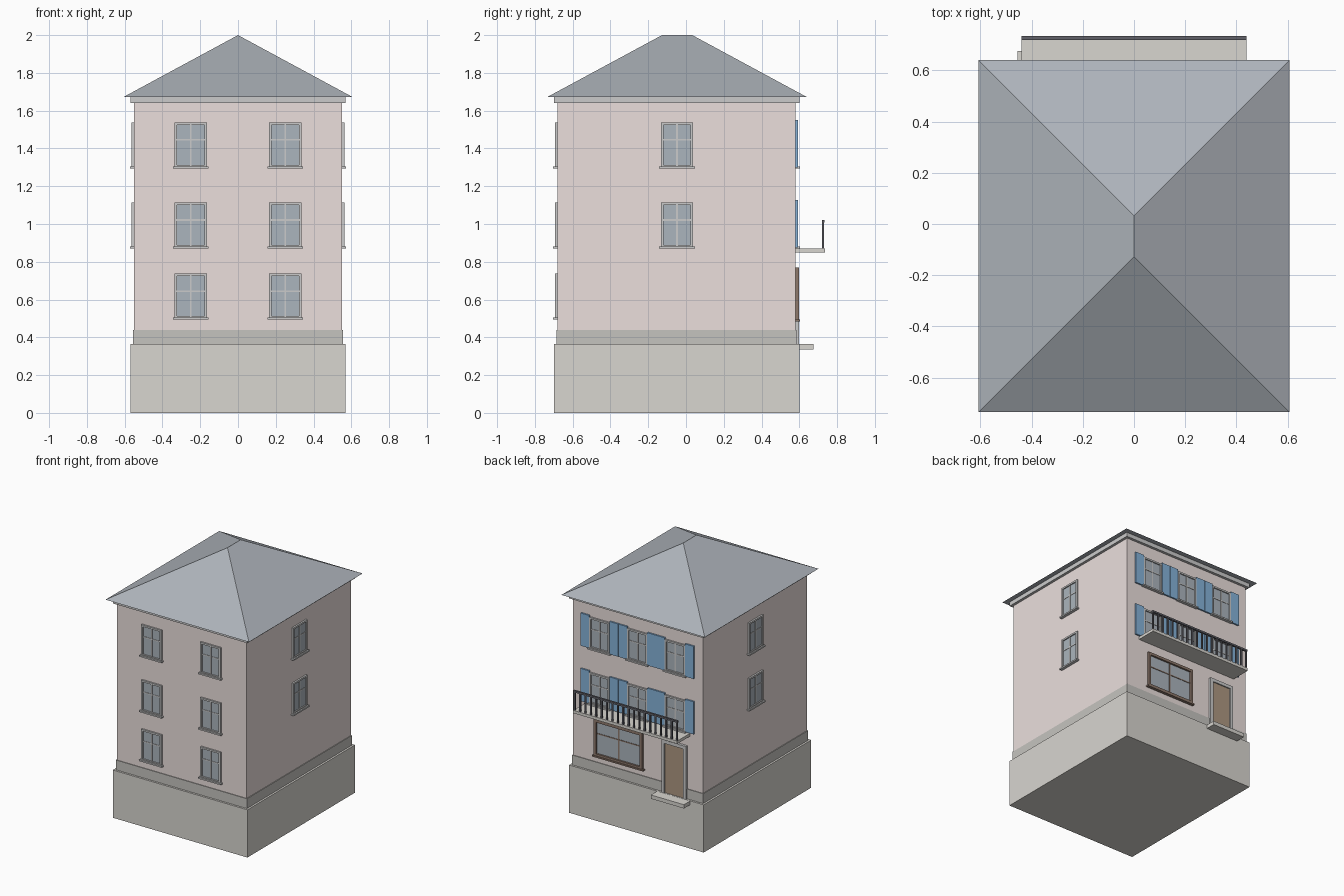
import bpy, bmesh
from mathutils import Matrix, Vector
from math import pi

if "Cube" in bpy.data.objects:
    bpy.data.objects.remove(bpy.data.objects["Cube"])


def mat(name, r, g, b):
    m = bpy.data.materials.new(name)
    m.diffuse_color = (r, g, b, 1)
    m.use_nodes = True
    m.node_tree.nodes["Principled BSDF"].inputs["Base Color"].default_value = m.diffuse_color
    return m


STONE = mat("stone", 0.69, 0.67, 0.63)
BAND = mat("band", 0.56, 0.55, 0.52)
PINK = mat("plaster", 0.83, 0.74, 0.72)
SLATE = mat("slate", 0.42, 0.45, 0.49)
TRIM = mat("trim", 0.66, 0.66, 0.65)
GLASS = mat("glass", 0.41, 0.46, 0.51)
BLUE = mat("shutter_blue", 0.24, 0.45, 0.70)
WOOD = mat("door_wood", 0.42, 0.31, 0.22)
BROWN = mat("dark_wood", 0.27, 0.19, 0.15)
IRON = mat("iron", 0.12, 0.12, 0.14)


def boxes(name, specs, material, M=Matrix()):
    """One object from boxes given as (x0, x1, y0, y1, z0, z1)."""
    bm = bmesh.new()
    for x0, x1, y0, y1, z0, z1 in specs:
        c = Vector(((x0 + x1) / 2, (y0 + y1) / 2, (z0 + z1) / 2))
        size = Matrix.Diagonal((x1 - x0, y1 - y0, z1 - z0, 1))
        bmesh.ops.create_cube(bm, size=1, matrix=M @ Matrix.Translation(c) @ size)
    return finish(name, bm, material)


def finish(name, bm, material):
    me = bpy.data.meshes.new(name)
    bm.to_mesh(me)
    bm.free()
    me.materials.append(material)
    ob = bpy.data.objects.new(name, me)
    bpy.context.collection.objects.link(ob)
    return ob


# Wall frames: local x along the wall, local -y outwards, local y = 0 on the wall
FRONT = Matrix.Translation((0, -0.68, 0))
BACK = Matrix.Translation((0, 0.58, 0)) @ Matrix.Rotation(pi, 4, 'Z')
RIGHT = Matrix.Translation((0.55, -0.048, 0)) @ Matrix.Rotation(pi / 2, 4, 'Z')
LEFT = Matrix.Translation((-0.55, -0.048, 0)) @ Matrix.Rotation(-pi / 2, 4, 'Z')


def window(name, M, cx, z0, w=0.17, h=0.238, t=0.013, d=0.013, frame=TRIM, sill=TRIM):
    x0, x1, z1, zt = cx - w / 2, cx + w / 2, z0 + h, z0 + h * 0.61
    boxes(name + "_glass", [(x0 + t, x1 - t, -0.004, 0.01, z0, z1 - t)], GLASS, M)
    boxes(name + "_frame", [
        (x0, x0 + t, -d, 0.01, z0, z1), (x1 - t, x1, -d, 0.01, z0, z1),
        (x0 + t, x1 - t, -d, 0.01, z1 - t, z1), (x0 + t, x1 - t, -d, 0.01, z0, z0 + t),
        (cx - 0.005, cx + 0.005, -0.008, 0.01, z0 + t, z1 - t),
        (x0 + t, x1 - t, -0.007, 0.01, zt - 0.004, zt + 0.004)], frame, M)
    boxes(name + "_sill", [(x0 - 0.01, x1 + 0.01, -0.023, 0.01, z0 - 0.006, z0 + 0.005)], sill, M)


# Body of the house
boxes("base", [(-0.57, 0.57, -0.70, 0.60, 0, 0.365)], STONE)
boxes("plinth_band", [(-0.555, 0.555, -0.685, 0.585, 0.365, 0.44)], BAND)
boxes("walls", [(-0.55, 0.55, -0.68, 0.58, 0.44, 1.64)], PINK)
boxes("cornice", [(-0.57, 0.57, -0.70, 0.60, 1.64, 1.672)], TRIM)

# Hipped roof
bm = bmesh.new()
a, b, c, d = [bm.verts.new(p + (1.672,)) for p in
              ((-0.607, -0.735), (0.607, -0.735), (0.607, 0.64), (-0.607, 0.64))]
r0, r1 = bm.verts.new((0, -0.127, 2)), bm.verts.new((0, 0.033, 2))
for f in ((a, b, r0), (b, c, r1, r0), (c, d, r1), (d, a, r0, r1), (d, c, b, a)):
    bm.faces.new(f)
finish("roof", bm, SLATE)

# Front and side windows
FLOORS = (0.50, 0.876, 1.30)
for i, z in enumerate(FLOORS):
    for x in (-0.25, 0.25):
        window(f"front_window_{i}", FRONT, x, z)
    if i:
        window(f"right_window_{i}", RIGHT, 0, z)
        window(f"left_window_{i}", LEFT, 0, z)

# Back windows with shutters
for i, z in enumerate(FLOORS[1:]):
    for x in (-0.32, 0, 0.32):
        window(f"back_window_{i}", BACK, x, z)
        boxes(f"shutters_{i}", [(x + s - 0.0365, x + s + 0.0365, -0.012, 0.005, z, z + 0.25)
                                for s in (-0.1225, 0.1225)], BLUE, BACK)

# Large ground floor window
window("shop_window", BACK, -0.158, 0.49, w=0.41, h=0.28, t=0.02, d=0.018,
       frame=BROWN, sill=BROWN)

# Door, surround and step
boxes("door", [(0.235, 0.395, -0.010, 0.01, 0.365, 0.75)], WOOD, BACK)
boxes("door_frame", [(0.21, 0.235, -0.019, 0.01, 0.365, 0.77),
                     (0.395, 0.42, -0.019, 0.01, 0.365, 0.77),
                     (0.235, 0.395, -0.019, 0.01, 0.745, 0.77)], TRIM, BACK)
boxes("door_step", [(-0.455, -0.175, 0.59, 0.675, 0.335, 0.364)], STONE)

# Balcony slab and railing
boxes("balcony_slab", [(-0.44, 0.44, 0.57, 0.735, 0.848, 0.87)], STONE)
N = 20
bars = []
for i in range(N):
    x = -0.433 + 0.866 * i / (N - 1)
    bars.append((x - 0.006, x + 0.006, 0.721, 0.731, 0.868, 1.012))
boxes("balcony_balusters", bars, IRON)
boxes("balcony_handrail", [(-0.44, 0.44, 0.719, 0.734, 1.008, 1.022)], IRON)
